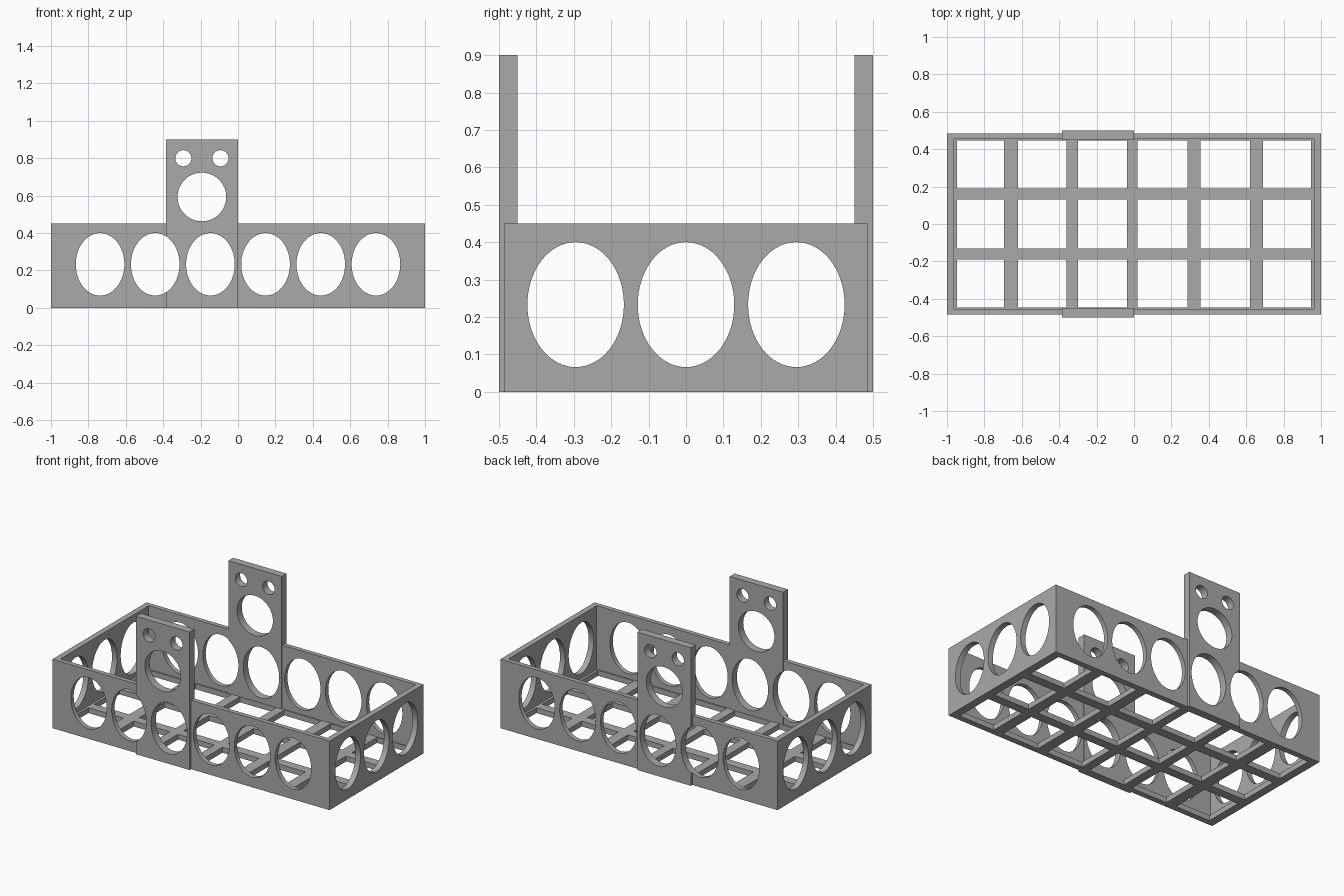
import bpy
import bmesh
import math
from mathutils import Matrix

cube = bpy.data.objects.get("Cube")
if cube:
    bpy.data.objects.remove(cube, do_unlink=True)

grey = bpy.data.materials.new("plain_grey")
grey.use_nodes = True
grey.diffuse_color = (0.4, 0.4, 0.4, 1)
grey.node_tree.nodes["Principled BSDF"].inputs["Base Color"].default_value = (0.4, 0.4, 0.4, 1)


def add_box(bm, x, y, z):
    """Box from (low, high) ranges."""
    centre = [sum(r) / 2 for r in (x, y, z)]
    size = [r[1] - r[0] for r in (x, y, z)]
    bmesh.ops.create_cube(bm, size=1, matrix=Matrix.Translation(centre) @ Matrix.Diagonal((*size, 1)))


def add_rod(bm, axis, along, z, rx, rz):
    """Long elliptical rod through the whole model along x or y."""
    turn = Matrix.Rotation(math.pi / 2, 4, "X")
    if axis == "X":
        turn = Matrix.Rotation(math.pi / 2, 4, "Z") @ turn
    place = (0, along, z) if axis == "X" else (along, 0, z)
    bmesh.ops.create_cone(bm, cap_ends=True, segments=64, radius1=1, radius2=1, depth=3,
                          matrix=Matrix.Translation(place) @ turn @ Matrix.Diagonal((rx, rz, 1, 1)))


def make_object(name, bm):
    mesh = bpy.data.meshes.new(name)
    bm.to_mesh(mesh)
    bm.free()
    mesh.materials.append(grey)
    obj = bpy.data.objects.new(name, mesh)
    bpy.context.collection.objects.link(obj)
    return obj


def combine(target, tool, operation):
    """Apply a boolean and discard the tool."""
    tool.hide_render = True
    mod = target.modifiers.new(operation.lower(), "BOOLEAN")
    mod.operation, mod.solver, mod.object = operation, "EXACT", tool
    bpy.context.view_layer.update()
    result = target.evaluated_get(bpy.context.evaluated_depsgraph_get())
    mesh = bpy.data.meshes.new_from_object(result)
    target.modifiers.clear()
    target.data = mesh
    bpy.data.objects.remove(tool, do_unlink=True)


# Open tray
bm = bmesh.new()
add_box(bm, (-1, 1), (-0.485, 0.485), (0, 0.45))
basket = make_object("basket", bm)

bm = bmesh.new()
add_box(bm, (-0.963, 0.963), (-0.455, 0.455), (0.035, 0.6))
combine(basket, make_object("cavity_cutter", bm), "DIFFERENCE")

# Floor grid openings
bm = bmesh.new()
columns = [(0.02, 0.285), (0.355, 0.62), (0.69, 0.947)]
columns += [(-0.30, -0.038), (-0.62, -0.36), (-0.947, -0.695)]
for x in columns:
    for y in [(-0.447, -0.19), (-0.13, 0.13), (0.19, 0.447)]:
        add_box(bm, x, y, (-0.1, 0.1))
combine(basket, make_object("floor_cutter", bm), "DIFFERENCE")

# Tall hanging brackets on both long walls
bm = bmesh.new()
for y in [(-0.5, -0.45), (0.45, 0.5)]:
    add_box(bm, (-0.385, 0), y, (0, 0.9))
combine(basket, make_object("brackets", bm), "UNION")

# Oval holes in the long walls, round holes in the brackets
bm = bmesh.new()
for i in range(6):
    add_rod(bm, "Y", (i - 2.5) * 0.295, 0.233, 0.13, 0.167)
add_rod(bm, "Y", -0.193, 0.593, 0.13, 0.13)
for x in (-0.292, -0.094):
    add_rod(bm, "Y", x, 0.8, 0.043, 0.043)
combine(basket, make_object("long_wall_cutter", bm), "DIFFERENCE")

# Oval holes in the end walls
bm = bmesh.new()
for i in (-1, 0, 1):
    add_rod(bm, "X", i * 0.295, 0.233, 0.129, 0.167)
combine(basket, make_object("end_wall_cutter", bm), "DIFFERENCE")

# Smooth hole rims, sharp edges elsewhere
bpy.ops.object.select_all(action="DESELECT")
basket.select_set(True)
bpy.context.view_layer.objects.active = basket
bpy.ops.object.shade_smooth_by_angle(angle=math.radians(30))
